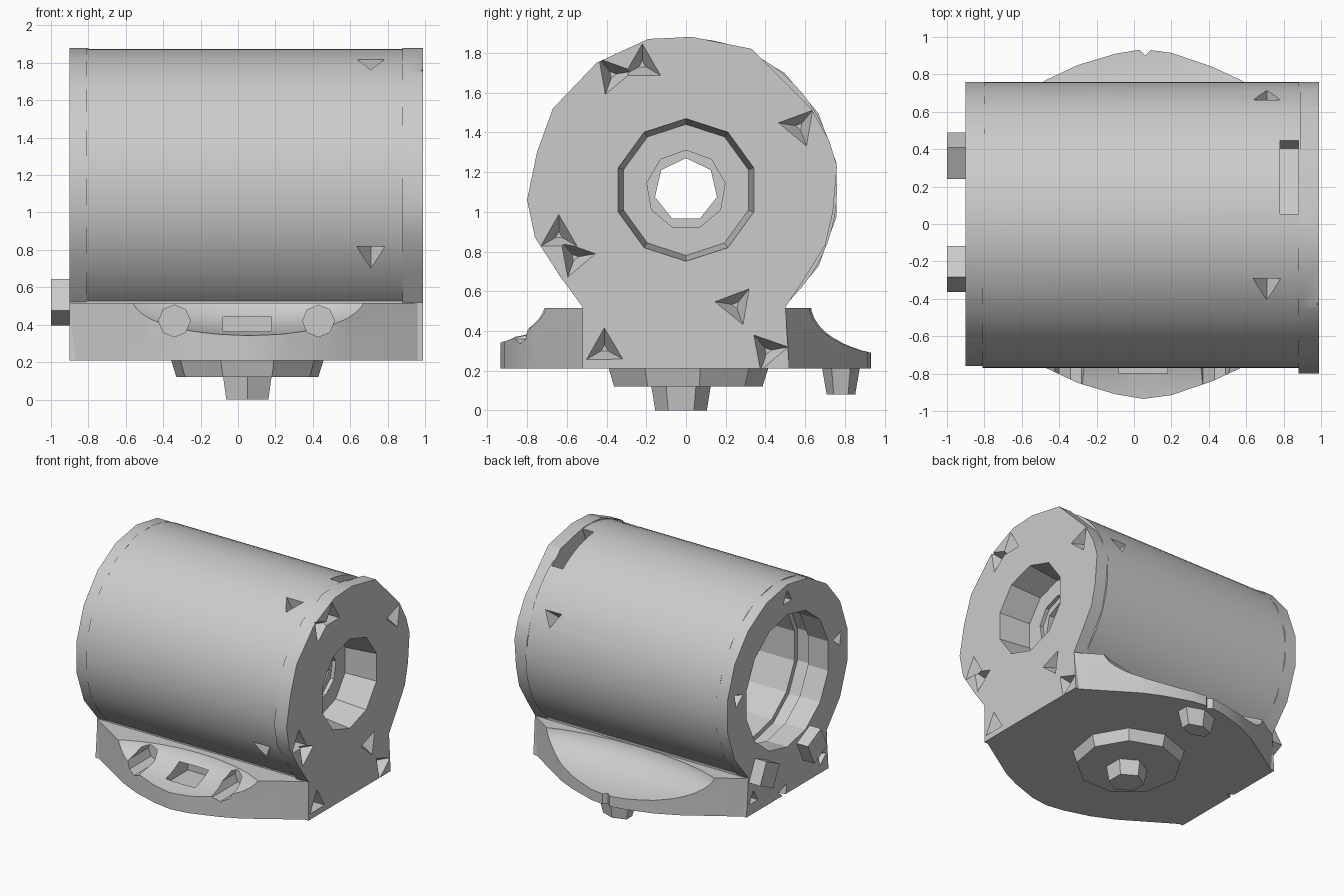
import bpy, bmesh, math
from mathutils import Vector, Matrix

old = bpy.data.objects.get("Cube")
if old:
    bpy.data.objects.remove(old, do_unlink=True)

grey = bpy.data.materials.new("plain grey")
grey.use_nodes = True
GREY = (0.6, 0.6, 0.6, 1)
grey.diffuse_color = GREY
grey.node_tree.nodes["Principled BSDF"].inputs["Base Color"].default_value = GREY

AXIS_Z = 1.11   # height of the barrel axis
LEFT, RIGHT = -0.9, 0.99


def finish(name, bm):
    bmesh.ops.recalc_face_normals(bm, faces=bm.faces)
    mesh = bpy.data.meshes.new(name)
    bm.to_mesh(mesh)
    bm.free()
    mesh.materials.append(grey)
    ob = bpy.data.objects.new(name, mesh)
    bpy.context.collection.objects.link(ob)
    return ob


def cone(name, start, end, r0, r1, sides, stretch=(1, 1), spin=0.0):
    """Cone or cylinder from start to end, optionally stretched across."""
    a, b = Vector(start), Vector(end)
    d = b - a
    rot = Matrix() if d.x == d.y == 0 and d.z > 0 else d.to_track_quat('Z', 'Y').to_matrix().to_4x4()
    m = (Matrix.Translation((a + b) / 2) @ rot
         @ Matrix.Diagonal((*stretch, 1, 1)) @ Matrix.Rotation(spin, 4, 'Z'))
    bm = bmesh.new()
    bmesh.ops.create_cone(bm, cap_ends=True, segments=sides, radius1=r0,
                          radius2=r1, depth=d.length, matrix=m)
    return finish(name, bm)


def axial(name, x0, x1, r0, r1, sides):
    """Cone along the barrel axis."""
    return cone(name, (x0, 0, AXIS_Z), (x1, 0, AXIS_Z), r0, r1, sides)


def box(name, centre, size, tilt=0.0):
    bm = bmesh.new()
    m = (Matrix.Translation(centre) @ Matrix.Rotation(tilt, 4, 'X')
         @ Matrix.Diagonal((*size, 1)))
    bmesh.ops.create_cube(bm, size=1, matrix=m)
    return finish(name, bm)


def ellipsoid(name, centre, radii):
    bm = bmesh.new()
    m = Matrix.Translation(centre) @ Matrix.Diagonal((*radii, 1))
    bmesh.ops.create_uvsphere(bm, u_segments=32, v_segments=20, radius=1, matrix=m)
    return finish(name, bm)


def prism(name, points, offset):
    """Extrude a flat outline along an offset."""
    bm = bmesh.new()
    face = bm.faces.new([bm.verts.new(p) for p in points])
    ext = bmesh.ops.extrude_face_region(bm, geom=[face])
    verts = [g for g in ext["geom"] if isinstance(g, bmesh.types.BMVert)]
    bmesh.ops.translate(bm, verts=verts, vec=offset)
    return finish(name, bm)


def cut(cutter, *targets):
    for ob in targets:
        mod = ob.modifiers.new("cut", 'BOOLEAN')
        mod.operation = 'DIFFERENCE'
        mod.solver = 'EXACT'
        mod.object = cutter
        bpy.context.view_layer.objects.active = ob
        bpy.ops.object.modifier_apply(modifier=mod.name)
    bpy.data.objects.remove(cutter, do_unlink=True)


# Barrel and its solid foot
barrel = cone("barrel", (-0.81, -0.005, AXIS_Z), (0.89, -0.005, AXIS_Z), 0.765, 0.765, 72)
box("foot", (0.04, 0, 0.37), (1.7, 1.0, 0.32))

# Faceted end plates: arc of flats joined to a square foot
arc_r = [(-0.52, 0.52), (-0.63, 0.67), (-0.76, 0.87), (-0.8, 1.06), (-0.75, 1.3),
         (-0.67, 1.52), (-0.45, 1.75), (-0.19, 1.87), (0.03, 1.88), (0.33, 1.82),
         (0.63, 1.52), (0.72, 1.36), (0.76, 1.23), (0.74, 1.0), (0.7, 0.83),
         (0.6, 0.67), (0.5, 0.52)]
angles = [math.radians(230 - 280 * i / 14) for i in range(15)]
arc_l = [(0.77 * math.cos(a), AXIS_Z + 0.77 * math.sin(a)) for a in angles]


def end_plate(name, arc, x, depth):
    outline = [(-0.52, 0.21), *arc, (0.52, 0.21)]
    return prism(name, [(x, y, z) for y, z in outline], (depth, 0, 0))


plate_l = end_plate("open_end_plate", arc_l, LEFT, 0.1)
plate_r = end_plate("closed_end_plate", arc_r, RIGHT, -0.11)

# Wide bore from the open end with a groove behind its lip
cut(axial("bore", -1.1, 0.64, 0.53, 0.53, 14), barrel, plate_l)
cut(axial("groove", -0.72, -0.6, 0.57, 0.57, 14), barrel)

# Deep recess with a stepped shaft hole in the closed end
cut(axial("recess", 0.73, 1.0, 0.33, 0.36, 10), barrel, plate_r)
cut(axial("step", 0.7, 1.05, 0.2, 0.2, 9), barrel)
cut(axial("shaft_hole", 0.5, 1.1, 0.16, 0.16, 7), barrel)

# Angular pits in the end plates
pits_r = [(-0.22, 1.74), (-0.37, 1.69), (0.57, 1.43), (-0.64, 0.88), (-0.56, 0.77),
          (0.25, 0.53), (-0.41, 0.31), (0.41, 0.3)]
for i, (y, z) in enumerate(pits_r):
    cut(cone("pit", (0.9, y, z), (1.0, y, z), 0.02, 0.115, 3, spin=i * 0.7), plate_r)
pits_l = [(0.0, 1.77), (0.63, 1.2), (-0.64, 1.2), (0.43, 0.33), (-0.43, 0.33), (0.05, 0.24)]
for i, (y, z) in enumerate(pits_l):
    cut(cone("pit", (-0.83, y, z), (-0.91, y, z), 0.02, 0.07, 3, spin=i * 0.7), plate_l)

# Screw pits around the barrel and a slot near its closed end
for y, z in [(-0.33, 0.69), (-0.69, -0.33), (0.69, 0.34)]:
    d = Vector((0, y, z)).normalized()
    c = Vector((0.71, 0, AXIS_Z))
    cut(cone("pit", c + d * 0.63, c + d * 0.8, 0.01, 0.105, 3, spin=math.pi), barrel)
cut(box("slot", (0.83, 0.25, 1.8), (0.1, 0.42, 0.28), -0.33), barrel)

# Bowed flanges on both sides, each with a hollowed top
bow = [(LEFT, 0.5), (-0.47, 0.77), (-0.3, 0.85), (-0.1, 0.91), (0.05, 0.935),
       (0.2, 0.915), (0.42, 0.84), (0.57, 0.77), (RIGHT, 0.5)]
flanges = {}
for side, name, centre, radii in (
        (-1, "front_flange", (0.06, -1.0, 0.56), (0.85, 0.45, 0.22)),
        (1, "back_flange", (0.07, 0.98, 0.54), (1.14, 0.48, 0.25))):
    fl = prism(name, [(x, side * y, 0.21) for x, y in bow], (0, 0, 0.305))
    cut(ellipsoid("scoop", centre, radii), fl)
    flanges[side] = fl

# Two round ports and a centre slot in the front flange
front = flanges[-1]
for x in (-0.34, 0.43):
    cut(cone("port", (x, -0.53, 0.42), (x, -0.9, 0.42), 0.085, 0.085, 8), front)
cut(box("port_slot", (0.05, -0.66, 0.385), (0.26, 0.28, 0.11)), front)

# Notch in the back lip and the lug hanging beneath it
cut(cone("notch", (0.06, 0.94, 0.15), (0.06, 0.94, 0.6), 0.04, 0.04, 4), flanges[1])
cone("back_lug", (0.06, 0.78, 0.08), (0.06, 0.78, 0.24), 0.08, 0.11, 6, (1.5, 0.9))

# Stepped boss under the foot
cone("boss_disc", (0.05, 0, 0.12), (0.05, 0, 0.215), 0.385, 0.415, 9)
cone("boss_nub", (0.05, -0.025, 0), (0.05, -0.025, 0.125), 0.13, 0.15, 6)

# Tilted pegs on the open end
for y, tilt in ((0.365, 0.45), (-0.24, -0.45)):
    box("peg", (-0.93, y, 0.52), (0.14, 0.185, 0.185), tilt)

# Smooth barrel, plates and flanges, flat small parts
bpy.ops.object.select_all(action='DESELECT')
for ob in (barrel, plate_l, plate_r, *flanges.values()):
    ob.select_set(True)
    bpy.context.view_layer.objects.active = ob
bpy.ops.object.shade_smooth_by_angle(angle=math.radians(25))
